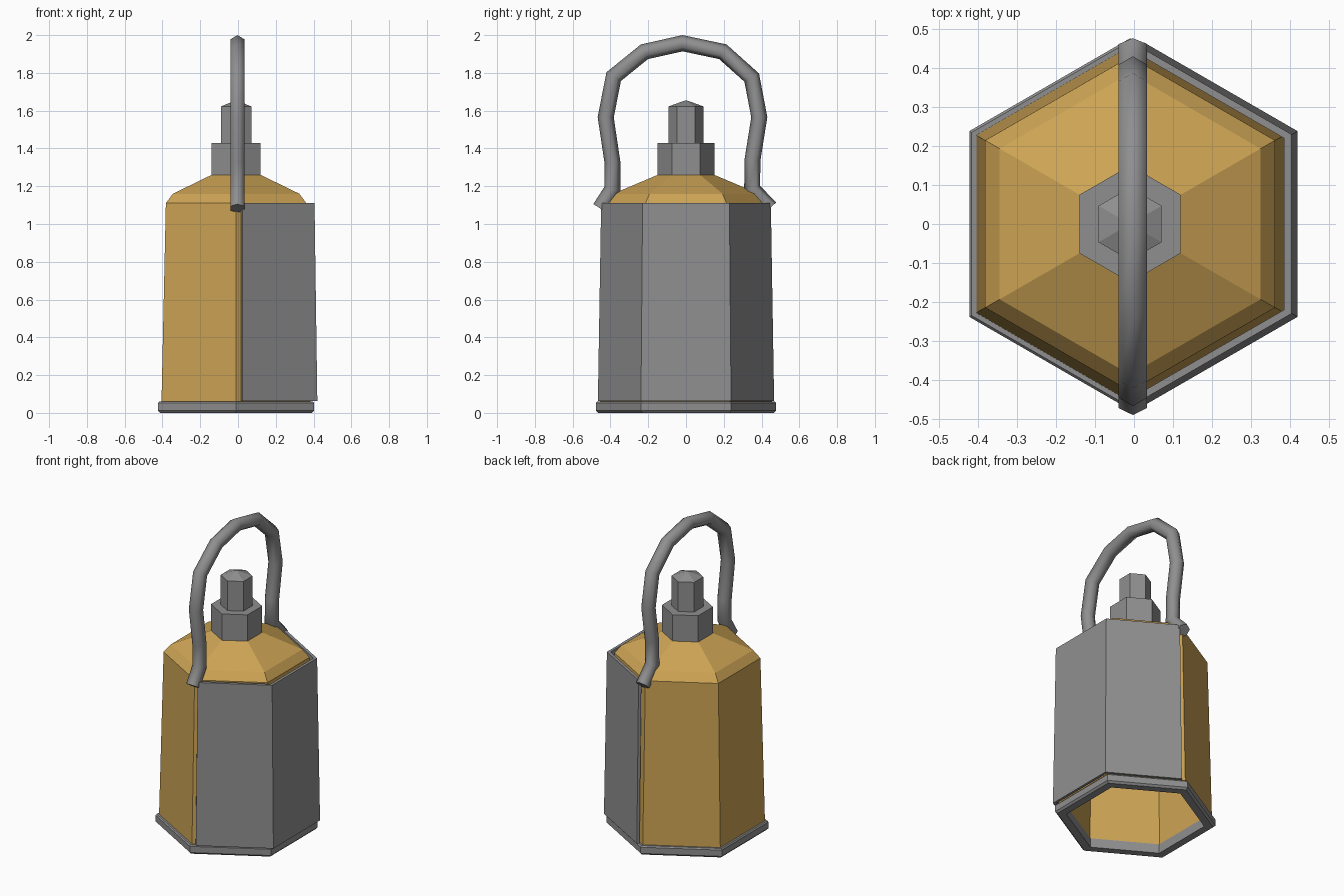
import bpy, bmesh, math
from mathutils import Vector

if "Cube" in bpy.data.objects:
    bpy.data.objects.remove(bpy.data.objects["Cube"])

AXIS_X = -0.01                      # the vessel sits slightly off centre
TO_CORNER = 1 / math.cos(math.pi / 6)


def material(name, rgb):
    m = bpy.data.materials.new(name)
    m.use_nodes = True
    m.diffuse_color = (*rgb, 1)
    m.node_tree.nodes["Principled BSDF"].inputs["Base Color"].default_value = (*rgb, 1)
    return m


GOLD = material("warm gold", (0.61, 0.37, 0.09))
GREY = material("steel grey", (0.275, 0.275, 0.275))


def finish(name, bm, mat):
    bmesh.ops.recalc_face_normals(bm, faces=bm.faces)
    mesh = bpy.data.meshes.new(name)
    bm.to_mesh(mesh)
    bm.free()
    mesh.materials.append(mat)
    obj = bpy.data.objects.new(name, mesh)
    bpy.context.collection.objects.link(obj)
    return obj


def bridge(bm, a, b, closed=True):
    n = len(a)
    for i in range(n if closed else n - 1):
        j = (i + 1) % n
        bm.faces.new((a[i], a[j], b[j], b[i]))


def hex_ring(bm, apothem, z):
    r = apothem * TO_CORNER
    angles = [math.pi / 2 + k * math.pi / 3 for k in range(6)]
    return [bm.verts.new((AXIS_X + r * math.cos(a), r * math.sin(a), z)) for a in angles]


def hex_lathe(name, profile, mat, loop=False):
    """Six-sided lathe of (apothem, z) points; loop joins the ends, otherwise they are capped."""
    bm = bmesh.new()
    rings = [hex_ring(bm, a, z) for a, z in profile]
    for a, b in zip(rings, rings[1:]):
        bridge(bm, a, b)
    if loop:
        bridge(bm, rings[-1], rings[0])
    else:
        bm.faces.new(rings[0])
        bm.faces.new(rings[-1])
    return finish(name, bm, mat)


# Hollow vessel, inside up and over to the outside
hex_lathe("vessel_body", [(0.1, 1.23), (0.32, 1.14), (0.345, 1.09), (0.358, 0.02),
                          (0.396, 0.02), (0.395, 0.06), (0.372, 1.11),
                          (0.335, 1.16), (0.13, 1.26)], GOLD)

# Base rim with chamfered edges
hex_lathe("base_rim", [(0.355, 0.0), (0.402, 0.0), (0.413, 0.012),
                       (0.413, 0.052), (0.407, 0.06), (0.355, 0.06)], GREY, loop=True)

# Neck and cap
hex_lathe("neck", [(0.13, 1.25), (0.13, 1.43)], GREY)
hex_lathe("cap", [(0.081, 1.42), (0.081, 1.622), (0.002, 1.655)], GREY)


# Three-sided guard plate around the left half
def guard_outline(bm, apothem, z, start):
    cx = 0.007
    y_side = apothem * math.tan(math.pi / 6)
    y_end = apothem * TO_CORNER - (start - cx) * math.tan(math.pi / 6)
    pts = [(start, y_end), (cx + apothem, y_side), (cx + apothem, -y_side), (start, -y_end)]
    return [bm.verts.new((x, y, z)) for x, y in pts]


bm = bmesh.new()
loops = [guard_outline(bm, 0.413, 0.062, 0.025), guard_outline(bm, 0.398, 1.11, 0.025),
         guard_outline(bm, 0.38, 1.11, 0.015), guard_outline(bm, 0.397, 0.062, 0.015)]
for k in range(4):
    bridge(bm, loops[k], loops[(k + 1) % 4], closed=False)
for end in (0, -1):
    bm.faces.new([loop[end] for loop in loops])
finish("side_guard", bm, GREY)

# Bent tube handle, swept along a (y, z) path with mitred joints
path = [Vector(p) for p in (
    (-0.455, 1.083), (-0.39, 1.185), (-0.39, 1.33), (-0.425, 1.565), (-0.383, 1.78),
    (-0.22, 1.912), (-0.018, 1.957), (0.195, 1.912), (0.348, 1.775), (0.388, 1.565),
    (0.352, 1.34), (0.35, 1.185), (0.447, 1.085))]
TUBE = 0.042
bm = bmesh.new()
rings = []
for i, p in enumerate(path):
    before = (p - path[i - 1]).normalized() if i else None
    after = (path[i + 1] - p).normalized() if i < len(path) - 1 else None
    before, after = before or after, after or before
    tangent = (before + after).normalized()
    normal = Vector((-tangent.y, tangent.x)) / tangent.dot(after)
    ring = []
    for k in range(6):
        a = k * math.pi / 3
        q = p + normal * TUBE * math.cos(a)
        ring.append(bm.verts.new((-0.003 + TUBE * math.sin(a), q.x, q.y)))
    rings.append(ring)
for a, b in zip(rings, rings[1:]):
    bridge(bm, a, b)
ends = [bm.faces.new(rings[0]), bm.faces.new(rings[-1])]
for f in bm.faces:
    f.smooth = f not in ends
for f in ends:
    for e in f.edges:
        e.smooth = False
finish("handle", bm, GREY)
